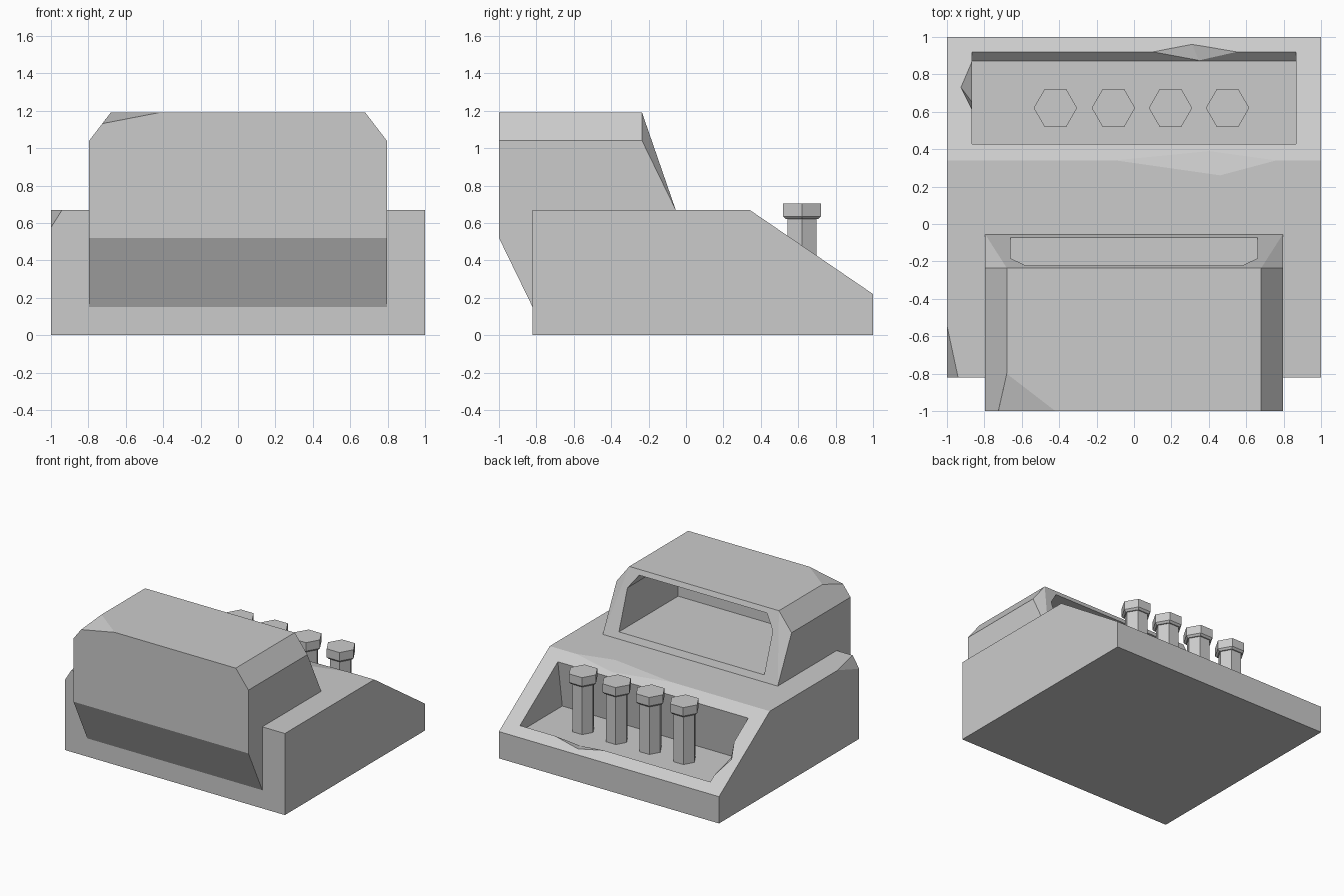
import bpy, bmesh, math
from mathutils import Vector

if "Cube" in bpy.data.objects:
    bpy.data.objects.remove(bpy.data.objects["Cube"])


def hull(name, points):
    """Convex solid through the given points, with flat n-gon faces."""
    bm = bmesh.new()
    for p in points:
        bm.verts.new(p)
    bmesh.ops.convex_hull(bm, input=bm.verts)
    bmesh.ops.dissolve_limit(bm, angle_limit=0.01, verts=bm.verts, edges=bm.edges)
    bmesh.ops.recalc_face_normals(bm, faces=bm.faces)
    mesh = bpy.data.meshes.new(name)
    bm.to_mesh(mesh)
    bm.free()
    obj = bpy.data.objects.new(name, mesh)
    bpy.context.collection.objects.link(obj)
    return obj


def across(profile):
    """Mirror half-section points (x, y, z) over x = 0."""
    return [(s * x, y, z) for s in (-1, 1) for x, y, z in profile]


def cut(target, points):
    """Subtract a convex solid from the target."""
    cutter = hull("cutter", points)
    cutter.hide_render = True
    mod = target.modifiers.new("cut", 'BOOLEAN')
    mod.operation = 'DIFFERENCE'
    mod.solver = 'EXACT'
    mod.object = cutter
    bpy.context.view_layer.objects.active = target
    bpy.ops.object.modifier_apply(modifier=mod.name)
    bpy.data.objects.remove(cutter)


# Console base with a sloped back
base = hull("console_base", across([
    (1, -0.82, 0), (1, 1, 0), (1, 1, 0.22), (1, 0.34, 0.67), (1, -0.82, 0.67)]))

# Pocket in the slope, continued above the surface
cut(base, across([
    (0.865, 0.37, 0.225), (0.865, 0.87, 0.225),
    (0.865, 0.92, 0.275), (0.865, 1.045, 0.40),
    (0.865, 0.451, 0.77)]))

# Chipped corner, slope edge and pocket rims
cut(base, [(-0.94, -0.82, 0.67), (-1, -0.54, 0.67), (-1, -0.82, 0.575), (-1.05, -0.95, 0.74)])
cut(base, [(-0.1, 0.34, 0.67), (0.76, 0.34, 0.67), (0.46, 0.26, 0.67),
           (0.4, 0.39, 0.636), (0.42, 0.38, 0.75)])
cut(base, [(0.1, 0.92, 0.275), (0.55, 0.92, 0.275), (0.31, 0.96, 0.247),
           (0.35, 0.868, 0.228), (0.33, 0.87, 0.42)])
cut(base, [(-0.865, 0.87, 0.309), (-0.865, 0.61, 0.486), (-0.925, 0.73, 0.404),
           (-0.865, 0.65, 0.37), (-0.77, 0.75, 0.52)])

# Screen housing with chamfered top corners
housing = hull("screen_housing", across([
    (0.795, -0.82, 0.15), (0.795, -1, 0.52), (0.795, -1, 1.04),
    (0.68, -1, 1.19), (0.68, -0.235, 1.19), (0.795, -0.235, 1.04),
    (0.795, -0.055, 0.67)]))

# Deep screen opening and chipped top corner
cut(housing, across([(x, y, z) for y in (-0.84, 0.1)
                     for x, z in ((0.66, 0.72), (0.66, 1.04), (0.58, 1.15))]))
cut(housing, [(-0.725, -1, 1.131), (-0.42, -1, 1.19), (-0.68, -0.8, 1.19), (-0.86, -1.17, 1.235)])


def ring(cx, radius, z):
    return [(cx + radius * math.cos(math.radians(60 * i)),
             0.62 + radius * math.sin(math.radians(60 * i)), z) for i in range(6)]


# Row of four hexagonal plungers
for i, x in enumerate((-0.42, -0.11, 0.195, 0.5)):
    hull(f"plunger_shaft_{i + 1}", ring(x, 0.09, 0.215) + ring(x, 0.09, 0.66))
    hull(f"plunger_head_{i + 1}", ring(x, 0.1, 0.62) + ring(x, 0.116, 0.635) + ring(x, 0.116, 0.705))
